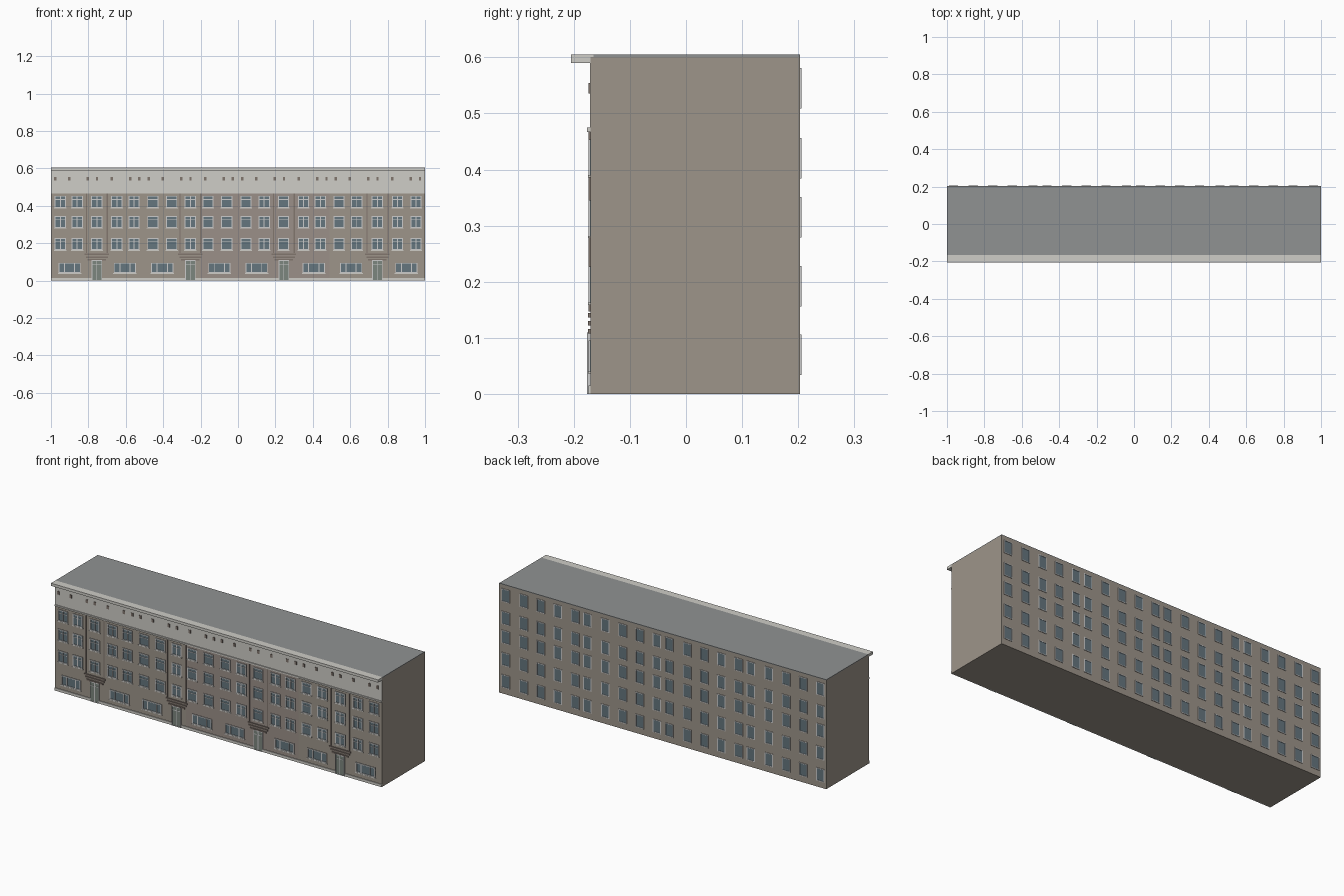
import bpy, bmesh

if "Cube" in bpy.data.objects:
    bpy.data.objects.remove(bpy.data.objects["Cube"])

FRONT, BACK, TOP = -0.17, 0.203, 0.605


def material(name, rgb):
    m = bpy.data.materials.new(name)
    m.diffuse_color = (*rgb, 1)
    m.use_nodes = True
    m.node_tree.nodes["Principled BSDF"].inputs["Base Color"].default_value = m.diffuse_color
    return m


BRICK = material("brick", (0.34, 0.30, 0.255))
BRICK_RED = material("brick_red", (0.33, 0.28, 0.25))
BROWN = material("brown", (0.22, 0.18, 0.155))
STONE = material("stone", (0.62, 0.61, 0.57))
ROOF = material("roof_grey", (0.28, 0.29, 0.29))
WHITE = material("frame_white", (0.66, 0.68, 0.66))
GLASS = material("glass", (0.13, 0.18, 0.21))
DOOR = material("door_green", (0.20, 0.24, 0.21))


def boxes(name, mat, items):
    """One object from a list of (x0, x1, y0, y1, z0, z1) boxes."""
    bm = bmesh.new()
    for x0, x1, y0, y1, z0, z1 in items:
        vs = bmesh.ops.create_cube(bm, size=1)["verts"]
        for v in vs:
            v.co = (x1 if v.co.x > 0 else x0,
                    y1 if v.co.y > 0 else y0,
                    z1 if v.co.z > 0 else z0)
    mesh = bpy.data.meshes.new(name)
    bm.to_mesh(mesh)
    bm.free()
    mesh.materials.append(mat)
    ob = bpy.data.objects.new(name, mesh)
    bpy.context.collection.objects.link(ob)
    return ob


def on_wall(cx, cz, w, h, depth, wall=FRONT):
    """Box standing proud of the front or back wall by depth."""
    s = -1 if wall < 0 else 1
    y0, y1 = sorted((wall - s * 0.002, wall + s * depth))
    return (cx - w / 2, cx + w / 2, y0, y1, cz - h / 2, cz + h / 2)


def frame(cx, cz, w, h, t, depth, wall=FRONT):
    """Four border bars."""
    return [on_wall(cx, cz + s * (h - t) / 2, w, t, depth, wall) for s in (-1, 1)] + \
           [on_wall(cx + s * (w - t) / 2, cz, t, h - 2 * t, depth, wall) for s in (-1, 1)]


# Main block, roof, cornice and stone bands
boxes("building_body", BRICK, [(-1, 1, FRONT, BACK, 0, 0.601)])
boxes("roof", ROOF, [(-1, 1, -0.165, BACK, 0.601, TOP)])
boxes("cornice", STONE, [(-1, 1, -0.205, -0.165, 0.59, TOP)])
boxes("frieze", STONE, [(-1, 1, -0.171, -0.168, 0.475, 0.59)])
boxes("string_course", STONE, [(-1, 1, -0.176, -0.168, 0.467, 0.475)])
boxes("plinth", STONE, [(-1, 1, -0.174, -0.168, 0, 0.015)])

# Facade stretches in a redder brick
boxes("red_brick_panels", BRICK_RED,
      [(a, b, -0.1705, -0.168, 0.015, 0.467) for a, b in ((-0.2, 0.2), (0.2, 0.49))])

# Front upper windows
glass, frames, sills = [], [], []
columns = [-0.95, -0.86, -0.755, -0.648, -0.556, -0.455, -0.355, -0.255, -0.16, -0.06,
           0.043, 0.14, 0.243, 0.35, 0.44, 0.54, 0.635, 0.745, 0.853, 0.952]
single = {5, 6, 8, 9, 10, 12, 15}
for i, x in enumerate(columns):
    for z in (0.195, 0.314, 0.422):
        w, h = 0.06, 0.064
        glass.append(on_wall(x, z, w, h, 0.001))
        frames += frame(x, z, w, h, 0.005, 0.004)
        frames.append(on_wall(x, z + 0.012, w, 0.003, 0.003))
        if i not in single:
            frames.append(on_wall(x, z, 0.005, h, 0.0035))
        sills.append(on_wall(x, z - h / 2 - 0.002, w + 0.006, 0.004, 0.005))

# Ground floor wide windows
for x in (-0.9, -0.605, -0.405, -0.1, 0.1, 0.405, 0.605, 0.9):
    w, h, z = 0.118, 0.055, 0.068
    glass.append(on_wall(x, z, w, h, 0.001))
    frames += frame(x, z, w, h, 0.005, 0.004)
    frames += [on_wall(x + s * 0.027, z, 0.005, h, 0.0035) for s in (-1, 1)]
    sills.append(on_wall(x, z - h / 2 - 0.002, w + 0.006, 0.004, 0.005))
boxes("front_glass", GLASS, glass)
boxes("front_window_frames", WHITE, frames)
boxes("front_window_sills", STONE, sills)

# Entrances: doors, banded canopies and flanking strips
leaves, door_frames, bars, strips = [], [], [], []
for x in (-0.755, -0.255, 0.245, 0.745):
    leaves.append(on_wall(x, 0.055, 0.052, 0.11, 0.0045))
    door_frames += frame(x, 0.055, 0.056, 0.11, 0.004, 0.006)
    door_frames.append(on_wall(x, 0.055, 0.004, 0.11, 0.0055))
    door_frames.append(on_wall(x, 0.088, 0.052, 0.004, 0.0055))
    for k, w in enumerate((0.10, 0.118, 0.13)):
        bars.append(on_wall(x, 0.112 + 0.014 * k, w, 0.008, 0.005))
    strips += [on_wall(x + s * 0.056, 0.307, 0.006, 0.32, 0.004) for s in (-1, 1)]
boxes("doors", DOOR, leaves)
boxes("door_frames", WHITE, door_frames)
boxes("entrance_canopies", BROWN, bars)
boxes("bay_strips", BROWN, strips)

# Frieze vents, seven per section
vents = [on_wall(-1 + 0.5 * s + dx, 0.545, 0.013, 0.018, 0.004)
         for s in range(4) for dx in (0.022, 0.098, 0.197, 0.246, 0.325, 0.423, 0.473)]
boxes("frieze_vents", BROWN, vents)

# Back windows, five columns per section
glass, frames = [], []
for s in range(4):
    for dx in (0.035, 0.14, 0.245, 0.35, 0.46):
        for z in (0.07, 0.192, 0.315, 0.42, 0.545):
            x = -1 + 0.5 * s + dx
            glass.append(on_wall(x, z, 0.047, 0.07, 0.001, BACK))
            frames += frame(x, z, 0.05, 0.072, 0.004, 0.003, BACK)
boxes("back_glass", GLASS, glass)
boxes("back_window_frames", WHITE, frames)
